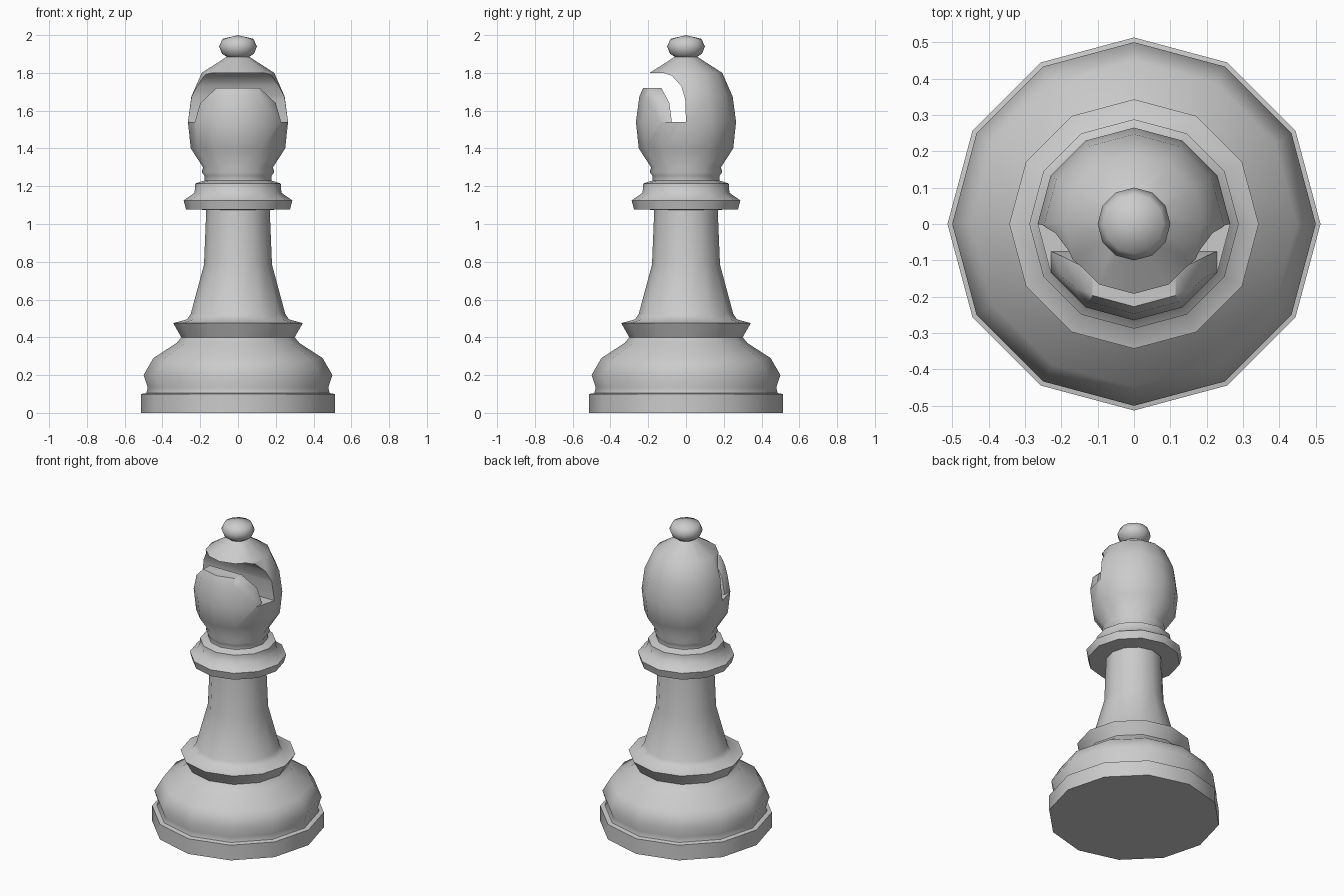
import bpy, bmesh, math

if "Cube" in bpy.data.objects:
    bpy.data.objects.remove(bpy.data.objects["Cube"])

SIDES = 12

# Outline from the foot up to the tip: (radius, height)
PROFILE = [
    (0, 0), (0.513, 0), (0.513, 0.10), (0.485, 0.105), (0.478, 0.135), (0.50, 0.20),
    (0.448, 0.29), (0.325, 0.37), (0.30, 0.40), (0.343, 0.475), (0.27, 0.495),
    (0.25, 0.525), (0.18, 0.785), (0.168, 1.075), (0.275, 1.077), (0.288, 1.125),
    (0.23, 1.165), (0.226, 1.215), (0.178, 1.23), (0.178, 1.255), (0.192, 1.275),
    (0.185, 1.30), (0.25, 1.40), (0.265, 1.54), (0.247, 1.675), (0.192, 1.80),
    (0.06, 1.885), (0.085, 1.902), (0.10, 1.94), (0.082, 1.98), (0, 2.0),
]


def new_object(name, bm):
    bmesh.ops.recalc_face_normals(bm, faces=bm.faces[:])
    mesh = bpy.data.meshes.new(name)
    bm.to_mesh(mesh)
    bm.free()
    obj = bpy.data.objects.new(name, mesh)
    bpy.context.collection.objects.link(obj)
    return obj


def lathe(name, profile):
    bm = bmesh.new()
    verts = [bm.verts.new((r, 0, z)) for r, z in profile]
    edges = [bm.edges.new(pair) for pair in zip(verts, verts[1:])]
    bmesh.ops.spin(bm, geom=verts + edges, cent=(0, 0, 0), axis=(0, 0, 1),
                   angle=math.tau, steps=SIDES, use_merge=False)
    bmesh.ops.remove_doubles(bm, verts=bm.verts[:], dist=0.0005)
    return new_object(name, bm)


def prism(name, start, offset):
    bm = bmesh.new()
    face = bm.faces.new([bm.verts.new(p) for p in start])
    out = bmesh.ops.extrude_face_region(bm, geom=[face], use_keep_orig=True)
    moved = [v for v in out["geom"] if isinstance(v, bmesh.types.BMVert)]
    bmesh.ops.translate(bm, verts=moved, vec=offset)
    return new_object(name, bm)


body = lathe("bishop_body", PROFILE)

# Curved slot running across the head
slot = [(-0.40, 1.72), (-0.13, 1.72), (-0.088, 1.64), (-0.075, 1.54), (0, 1.54),
        (-0.004, 1.66), (-0.025, 1.73), (-0.075, 1.785), (-0.12, 1.80), (-0.40, 1.80)]
cutters = [prism("slot_cutter", [(-0.4, y, z) for y, z in slot], (0.8, 0, 0))]

# Trims that narrow the front lip on both sides
trim = [(0.228, 1.54), (0.4, 1.54), (0.4, 1.73), (0.105, 1.73), (0.115, 1.72), (0.20, 1.64)]
for side, label in ((-1, "left"), (1, "right")):
    cutters.append(prism(f"lip_cutter_{label}",
                         [(side * x, -0.4, z) for x, z in trim], (0, 0.36, 0)))

bpy.context.view_layer.objects.active = body
body.select_set(True)
for cutter in cutters:
    mod = body.modifiers.new("cut", 'BOOLEAN')
    mod.operation = 'DIFFERENCE'
    mod.solver = 'EXACT'
    mod.object = cutter
    bpy.ops.object.modifier_apply(modifier=mod.name)
for cutter in cutters:
    bpy.data.objects.remove(cutter)

bpy.ops.object.shade_smooth_by_angle(angle=math.radians(60))
